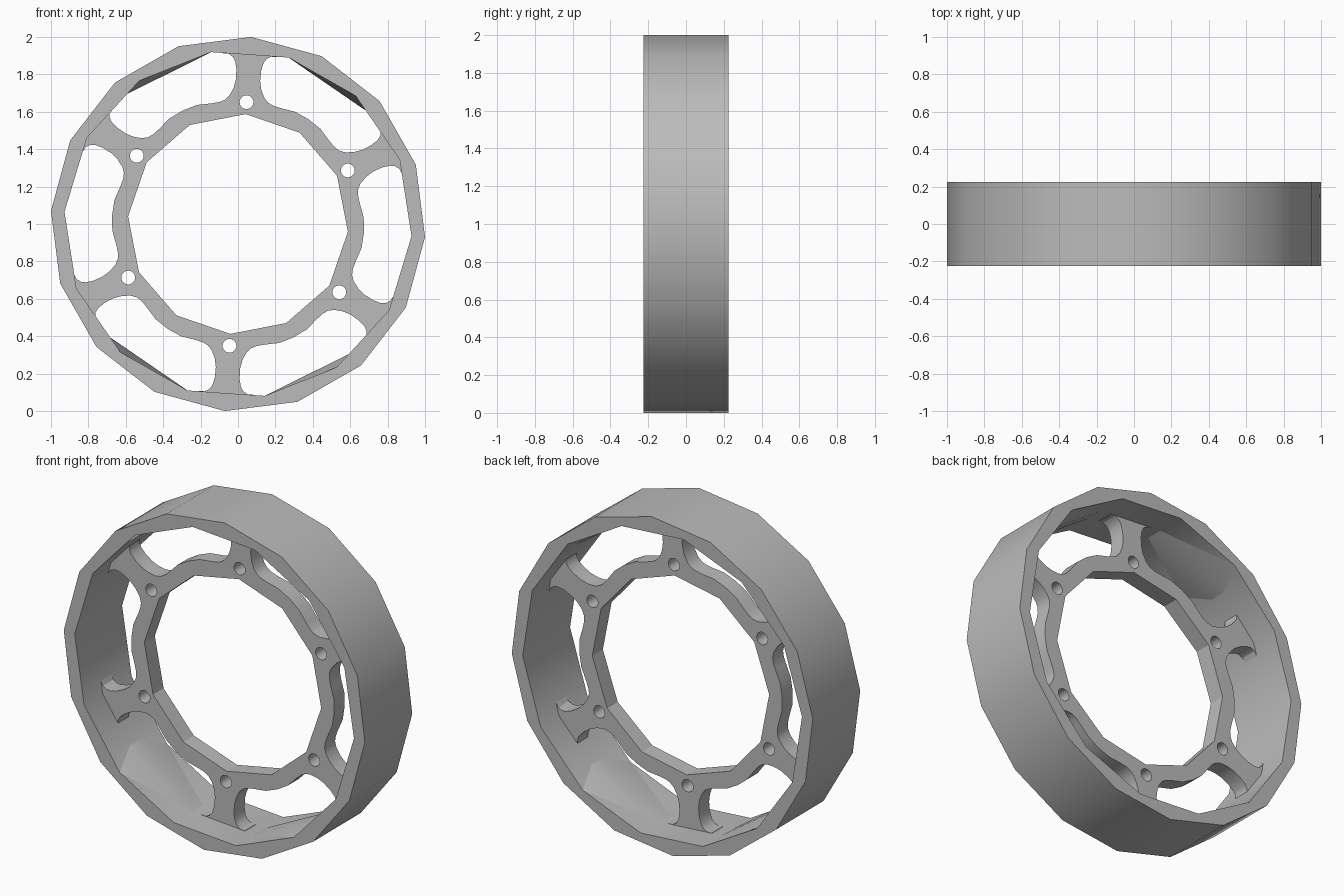
import bpy, bmesh
from math import radians, sin, cos
from mathutils import Vector

cube = bpy.data.objects.get("Cube")
if cube:
    bpy.data.objects.remove(cube, do_unlink=True)

TURN = -4            # whole wheel is turned slightly, in degrees
HALF_WIDTH = 0.225
HALF_WEB = 0.05
RIM_INNER = 0.93

grey = bpy.data.materials.new("metal_grey")
grey.use_nodes = True
colour = (0.5, 0.5, 0.5, 1)
grey.diffuse_color = colour
grey.node_tree.nodes["Principled BSDF"].inputs["Base Color"].default_value = colour


def polar(angle, r):
    a = radians(angle + TURN)
    return r * cos(a), r * sin(a)


def ring(sides, r):
    return [polar(360 * i / sides, r) for i in range(sides)]


def finish(name, bm):
    """Turn a bmesh into a smooth shaded, coloured object."""
    bmesh.ops.recalc_face_normals(bm, faces=bm.faces)
    mesh = bpy.data.meshes.new(name)
    bm.to_mesh(mesh)
    bm.free()
    mesh.materials.append(grey)
    obj = bpy.data.objects.new(name, mesh)
    bpy.context.collection.objects.link(obj)
    bpy.ops.object.select_all(action='DESELECT')
    obj.select_set(True)
    bpy.context.view_layer.objects.active = obj
    bpy.ops.object.shade_smooth_by_angle(angle=radians(28))
    return obj


def plate(name, outlines, half_depth):
    """Extrude an outline with holes along y."""
    curve = bpy.data.curves.new(name + "_outline", 'CURVE')
    curve.dimensions = '2D'
    curve.fill_mode = 'BOTH'
    curve.extrude = half_depth
    for points in outlines:
        spline = curve.splines.new('POLY')
        spline.points.add(len(points) - 1)
        for p, (x, y) in zip(spline.points, points):
            p.co = (x, y, 0, 1)
        spline.use_cyclic_u = True
    helper = bpy.data.objects.new(name + "_helper", curve)
    bpy.context.collection.objects.link(helper)
    bpy.context.view_layer.update()
    evaluated = helper.evaluated_get(bpy.context.evaluated_depsgraph_get())
    bm = bmesh.new()
    bm.from_mesh(evaluated.to_mesh())
    evaluated.to_mesh_clear()
    bpy.data.objects.remove(helper, do_unlink=True)
    bmesh.ops.remove_doubles(bm, verts=bm.verts, dist=0.0005)
    for v in bm.verts:
        x, y, z = v.co
        v.co = (x, -z, y + 1)
    return finish(name, bm)


# Rim: sixteen sides outside, fourteen inside
plate("rim", [ring(16, 1.0024), ring(14, RIM_INNER)], HALF_WIDTH)

# Web: hub ring and six flared spokes left between window openings
# Half window: angle from its middle, radius
half_window = [(7, 0.673), (14, 0.66), (17.5, 0.66), (20, 0.668), (22.3, 0.69),
               (24.2, 0.73), (25.2, 0.775), (25.4, 0.83), (25, 0.87),
               (24.2, 0.895), (22.8, 0.912), (21, 0.916), (20, 0.936),
               (13, 0.936), (6, 0.936)]
window = [(0, 0.675)] + half_window + [(0, 0.936)]
window += [(-a, r) for a, r in reversed(half_window)]

outlines = [ring(16, 0.966), ring(12, 0.589)]
for i in range(6):
    middle = 60 * i
    outlines.append([polar(middle + a, r) for a, r in window])
    # Bolt hole at the foot of each spoke
    cx, cy = polar(middle + 30, 0.653)
    outlines.append([(cx + x, cy + y) for x, y in ring(20, 0.037)])
plate("spoked_web", outlines, HALF_WEB)

# Sloped fillets across four inner rim corners, behind the windows
STEP = 360 / 14
for name, corner, side in (("upper_left", 5, 1), ("upper_right", 2, -1),
                           ("lower_left", 9, -1), ("lower_right", 12, 1)):
    tip = corner * STEP
    chord = [polar(tip + side * 6, 0.914), polar(tip - side * STEP, RIM_INNER)]
    bm = bmesh.new()
    for s in (-1, 1):
        x, z = polar(tip, RIM_INNER)
        bm.verts.new((x, s * HALF_WIDTH, z + 1))
        for x, z in chord:
            bm.verts.new((x, s * HALF_WEB, z + 1))
    bmesh.ops.convex_hull(bm, input=bm.verts)
    finish(name + "_rim_fillet", bm)
